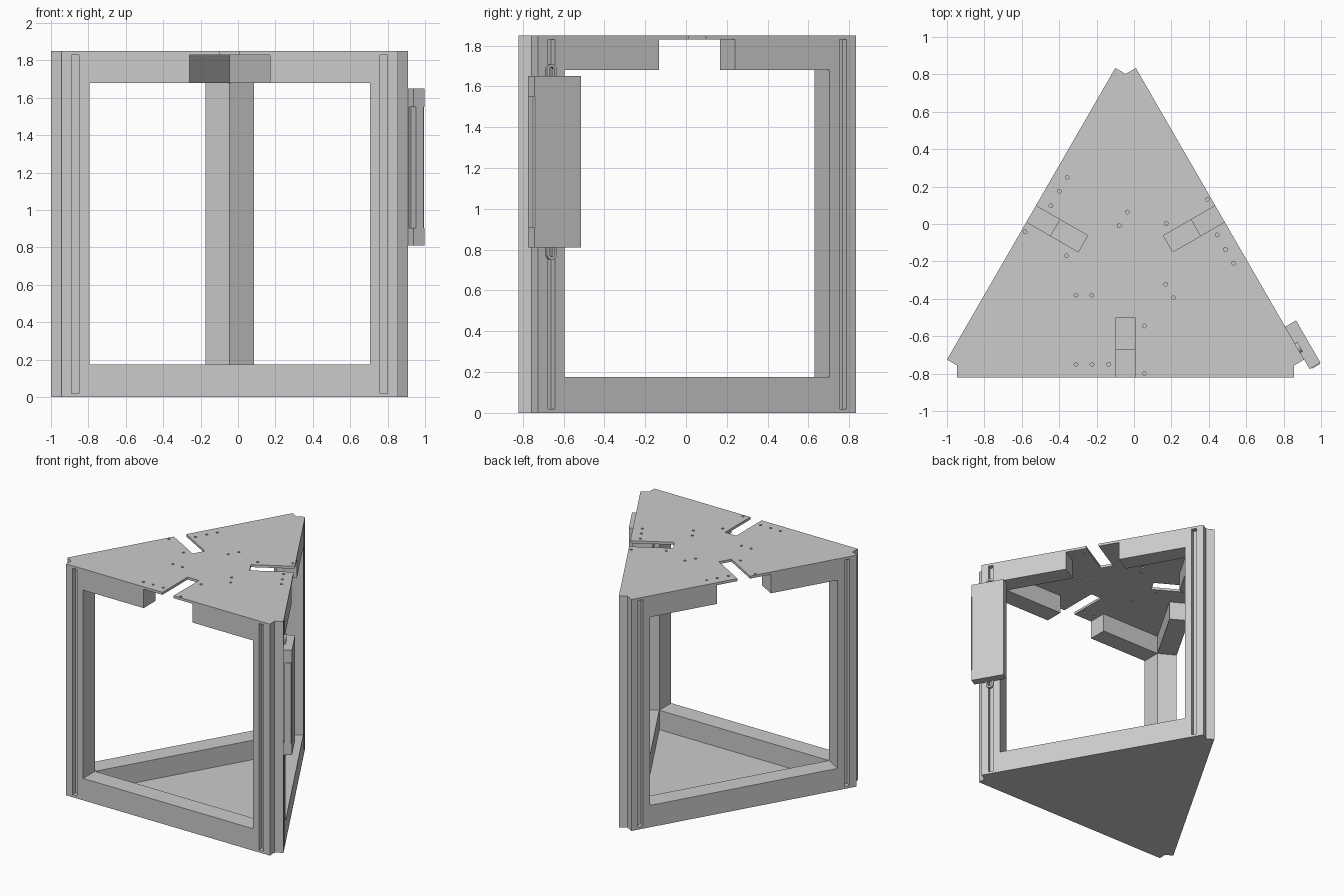
import bpy, bmesh
from math import sin, cos, pi, radians
from mathutils import Vector

cube = bpy.data.objects.get("Cube")
if cube:
    bpy.data.objects.remove(cube, do_unlink=True)

# Main sizes of the three-sided tower
CENTRE = Vector((-0.045, -0.237, 0))
OUT, INN = 0.583, 0.433        # distance of wall faces from the axis
JAMB, END = 0.75, 0.90         # half width of window and of wall
SHEET, TOP = 0.02, 1.85        # sheet thickness and total height
GAP = 0.215                    # half width of the break in the top rails
NOTCH = (0.90, 0.52)           # bottom of the corner notch

grey = bpy.data.materials.new("plain_grey")
grey.use_nodes = True
grey.diffuse_color = (0.6, 0.6, 0.6, 1)
bsdf = next(n for n in grey.node_tree.nodes if n.type == 'BSDF_PRINCIPLED')
bsdf.inputs["Base Color"].default_value = (0.6, 0.6, 0.6, 1)


def at(side, s, d, z=0):
    """Point on a side: s along the wall, d outward from the axis."""
    a = radians(-90 + 120 * side)
    n = Vector((cos(a), sin(a), 0))
    t = Vector((-sin(a), cos(a), 0))
    return CENTRE + n * d + t * s + Vector((0, 0, z))


def add_prism(bm, points, offset):
    face = bm.faces.new([bm.verts.new(p) for p in points])
    new = bmesh.ops.extrude_face_region(bm, geom=[face], use_keep_orig=True)
    moved = [v for v in new["geom"] if isinstance(v, bmesh.types.BMVert)]
    bmesh.ops.translate(bm, verts=moved, vec=offset)


def finish(name, bm):
    bmesh.ops.recalc_face_normals(bm, faces=bm.faces[:])
    mesh = bpy.data.meshes.new(name)
    bm.to_mesh(mesh)
    bm.free()
    mesh.materials.append(grey)
    obj = bpy.data.objects.new(name, mesh)
    bpy.context.collection.objects.link(obj)
    return obj


def prism(name, points, offset):
    bm = bmesh.new()
    add_prism(bm, points, offset)
    return finish(name, bm)


def side_block(name, side, s0, s1, d0, d1, z0, z1):
    pts = [at(side, s, d, z0) for s, d in ((s0, d0), (s1, d0), (s1, d1), (s0, d1))]
    return prism(name, pts, Vector((0, 0, z1 - z0)))


def plate_outline(z, slotted):
    pts = []
    for k in range(3):
        pts.append(at(k, -END, OUT, z))
        if slotted:
            pts += [at(k, s, d, z) for s, d in
                    ((-0.05, OUT), (-0.05, 0.263), (0.05, 0.263), (0.05, OUT))]
        pts += [at(k, END, OUT, z), at(k, *NOTCH, z)]
    return pts


# Floor and slotted top plate
up = Vector((0, 0, SHEET))
prism("floor_plate", plate_outline(0, False), up)
top_plate = prism("top_plate", plate_outline(TOP - SHEET, True), up)

# Screw holes through the top plate
HOLES = ((0.10, 0.308), (0.10, 0.563), (-0.09, 0.513), (-0.18, 0.513),
         (-0.265, 0.513), (-0.18, 0.143), (-0.265, 0.143))
bm = bmesh.new()
for k in range(3):
    for s, d in HOLES:
        c = at(k, s, d, TOP - 0.05)
        ring = [c + Vector((cos(i * pi / 6), sin(i * pi / 6), 0)) * 0.01 for i in range(12)]
        add_prism(bm, ring, Vector((0, 0, 0.1)))
cutter = finish("hole_cutter", bm)
cutter.hide_render = True
mod = top_plate.modifiers.new("holes", 'BOOLEAN')
mod.operation = 'DIFFERENCE'
mod.solver = 'EXACT'
mod.object = cutter
bpy.context.view_layer.objects.active = top_plate
bpy.ops.object.modifier_apply(modifier=mod.name)
bpy.data.objects.remove(cutter, do_unlink=True)

# Corner posts with a groove on each face, and rails between them
HALF = ((JAMB, OUT), (0.805, OUT), (0.805, OUT - 0.04),
        (0.845, OUT - 0.04), (0.845, OUT), (END, OUT))
for k in range(3):
    pts = [at(k, JAMB, INN, SHEET)]
    pts += [at(k, s, d, SHEET) for s, d in HALF]
    pts += [at(k, *NOTCH, SHEET)]
    pts += [at(k + 1, -s, d, SHEET) for s, d in reversed(HALF)]
    prism(f"corner_post_{k + 1}", pts, Vector((0, 0, TOP - 2 * SHEET)))
    side_block(f"bottom_rail_{k + 1}", k, -JAMB, JAMB, INN, OUT, SHEET, 0.175)
    side_block(f"top_rail_{k + 1}_a", k, -JAMB, -GAP, INN, OUT, 1.68, TOP - SHEET)
    side_block(f"top_rail_{k + 1}_b", k, GAP, JAMB, INN, OUT, 1.68, TOP - SHEET)

# Flat case hung on the right-hand wall
LOW, HIGH, MID = 0.81, 1.65, -0.83
side_block("case_lower_end", 1, -0.958, -0.697, OUT, 0.65, LOW, 0.905)
side_block("case_upper_end", 1, -0.958, -0.697, OUT, 0.65, 1.55, HIGH)
body = [(-0.697, OUT), (-0.697, 0.65), (-0.955, 0.65), (-0.963, 0.642),
        (-0.963, 0.594), (-0.91, 0.594), (-0.91, OUT)]
prism("case_body", [at(1, s, d, 0.905) for s, d in body], Vector((0, 0, 1.55 - 0.905)))

# Fixing loops above and below the case
outward = at(1, 0, 0.02) - at(1, 0, 0)
for name, z, sign in (("upper_loop", HIGH, 1), ("lower_loop", LOW, -1)):
    def arc(r):
        pts = [(r, 0)] + [(r * cos(i * pi / 12), 0.03 + r * sin(i * pi / 12)) for i in range(13)]
        return pts + [(-r, 0)]
    outline = arc(0.029) + arc(0.015)[::-1]
    prism(name, [at(1, MID + s, OUT - 0.005, z + sign * h) for s, h in outline], outward)
